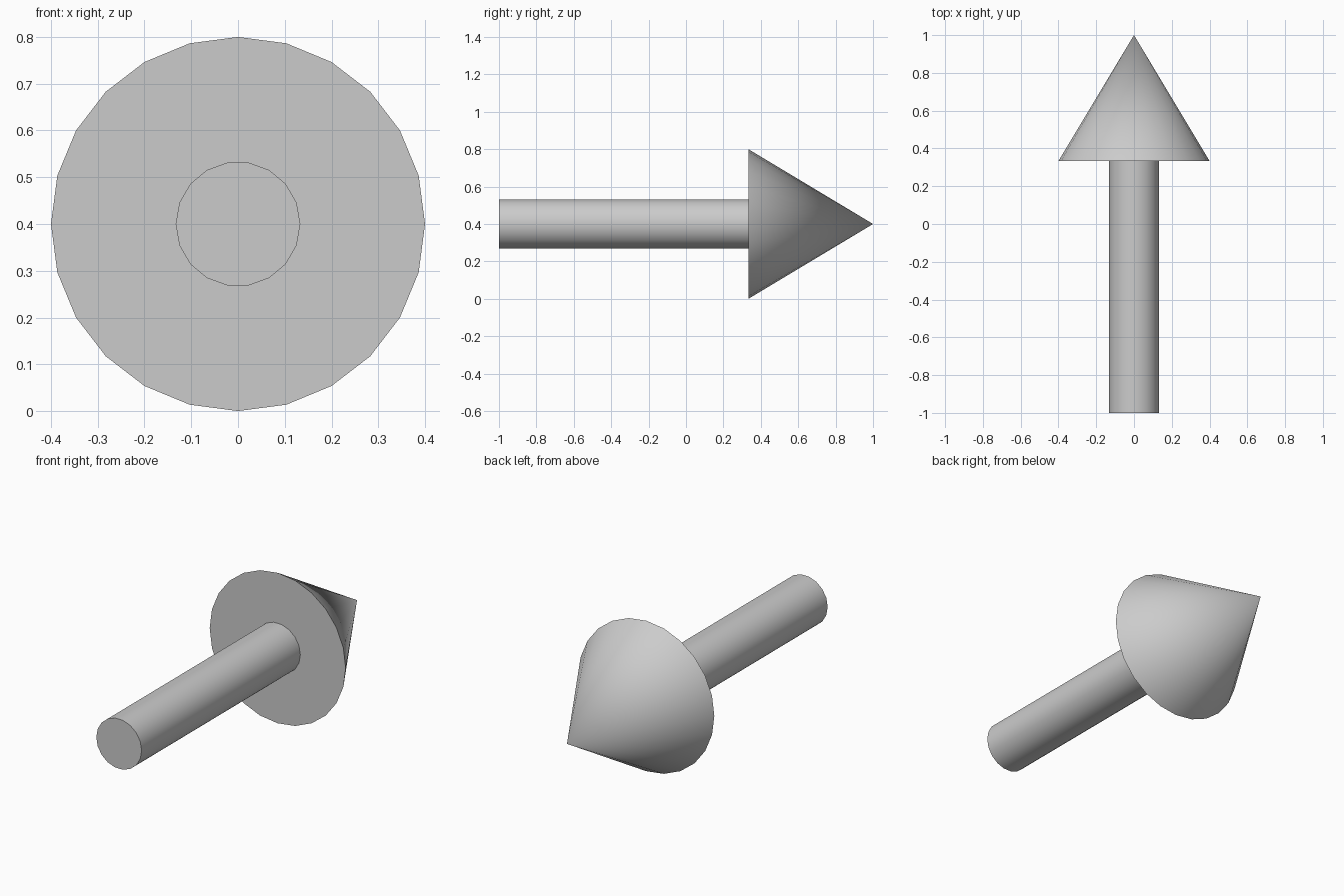
import bpy
import bmesh
import math
from mathutils import Vector

cube = bpy.data.objects.get("Cube")
if cube:
    bpy.data.objects.remove(cube, do_unlink=True)

CENTRE_Z = 0.4
NECK_Y = 1 / 3

# One grey for the whole model
grey = bpy.data.materials.new("grey")
grey.use_nodes = True
colour = (0.6, 0.6, 0.6, 1)
grey.diffuse_color = colour
grey.node_tree.nodes["Principled BSDF"].inputs["Base Color"].default_value = colour


def tapered_rod(name, sides, radius, y_start, y_end, pointed):
    """Closed rod along y that ends in a flat cap or a point."""
    bm = bmesh.new()
    angles = [math.tau * i / sides for i in range(sides)]
    ring = [bm.verts.new((radius * math.cos(a), y_start, radius * math.sin(a)))
            for a in angles]
    base = bm.faces.new(ring)
    if pointed:
        tip = bm.verts.new((0, y_end, 0))
        for i in range(sides):
            bm.faces.new((ring[i], ring[(i + 1) % sides], tip))
    else:
        extruded = bmesh.ops.extrude_face_region(bm, geom=[base], use_keep_orig=True)
        end = [v for v in extruded["geom"] if isinstance(v, bmesh.types.BMVert)]
        bmesh.ops.translate(bm, verts=end, vec=Vector((0, y_end - y_start, 0)))
    bmesh.ops.recalc_face_normals(bm, faces=bm.faces[:])
    mesh = bpy.data.meshes.new(name)
    bm.to_mesh(mesh)
    bm.free()
    mesh.materials.append(grey)
    obj = bpy.data.objects.new(name, mesh)
    obj.location.z = CENTRE_Z
    bpy.context.collection.objects.link(obj)
    # Smooth sides, sharp rims
    bpy.ops.object.select_all(action="DESELECT")
    obj.select_set(True)
    bpy.context.view_layer.objects.active = obj
    bpy.ops.object.shade_smooth_by_angle(angle=math.radians(40))
    return obj


# Arrow shaft and head
tapered_rod("shaft", 18, 0.1333, -1, NECK_Y, pointed=False)
tapered_rod("arrowhead", 24, 0.4, NECK_Y, 1, pointed=True)
